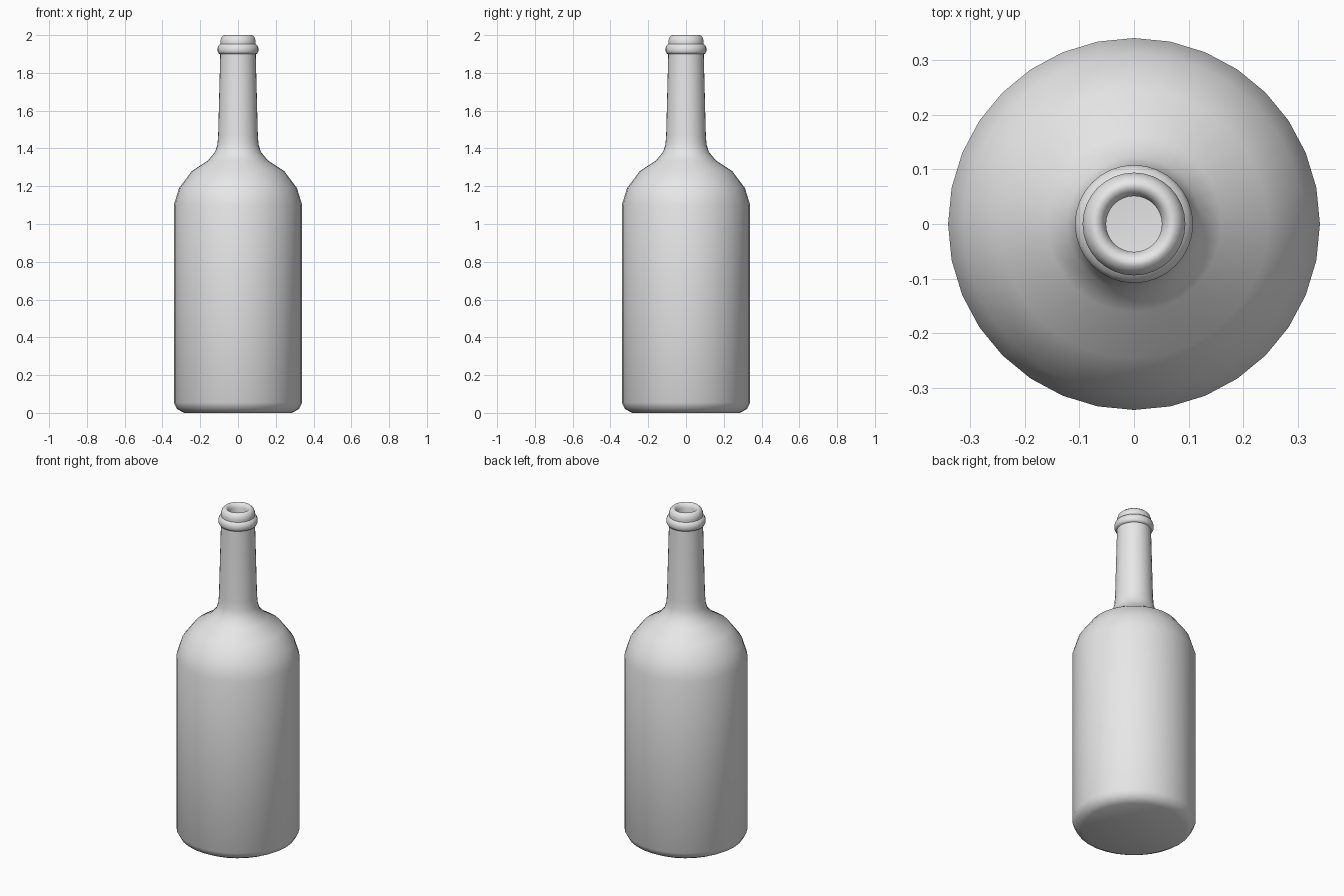
import bpy, bmesh, math

cube = bpy.data.objects.get("Cube")
if cube:
    bpy.data.objects.remove(cube, do_unlink=True)

SIDES = 32

# Glass material
glass = bpy.data.materials.new("plain grey")
glass.use_nodes = True
grey = (0.8, 0.8, 0.8, 1.0)
glass.diffuse_color = grey
glass.node_tree.nodes["Principled BSDF"].inputs["Base Color"].default_value = grey

# Half profiles as (radius, height), following the wall up, over the lip and down inside
base = [(0, 0), (0.285, 0), (0.322, 0.02), (0.34, 0.055)]
shoulder = [(0.34, 1.10), (0.312, 1.19), (0.245, 1.28), (0.16, 1.335),
            (0.122, 1.38), (0.109, 1.42), (0.105, 1.47)]
neck = [(0.094, 1.90)]
collar = [(0.102, 1.902), (0.108, 1.914), (0.108, 1.932), (0.102, 1.946), (0.093, 1.953)]
lip = [(0.094, 1.97), (0.088, 1.988), (0.077, 1.999), (0.068, 2.0),
       (0.058, 1.993), (0.051, 1.975)]
inside = [(0.051, 1.9), (0.065, 1.45), (0.14, 1.3), (0.22, 1.25),
          (0.29, 1.16), (0.31, 1.08), (0.31, 0.06), (0.28, 0.03), (0, 0.03)]
profile = base + shoulder + neck + collar + lip + inside

# Spin the profile around the vertical axis
bm = bmesh.new()
verts = [bm.verts.new((r, 0, z)) for r, z in profile]
edges = [bm.edges.new(pair) for pair in zip(verts, verts[1:])]
bmesh.ops.spin(bm, geom=verts + edges, cent=(0, 0, 0), axis=(0, 0, 1),
               angle=math.tau, steps=SIDES, use_merge=False)
bmesh.ops.remove_doubles(bm, verts=bm.verts[:], dist=0.0005)
bmesh.ops.recalc_face_normals(bm, faces=bm.faces[:])

mesh = bpy.data.meshes.new("bottle")
bm.to_mesh(mesh)
bm.free()
mesh.materials.append(glass)
bottle = bpy.data.objects.new("bottle", mesh)
bpy.context.collection.objects.link(bottle)

# Smooth shading with the crease between collar and lip kept
bpy.ops.object.select_all(action='DESELECT')
bottle.select_set(True)
bpy.context.view_layer.objects.active = bottle
bpy.ops.object.shade_smooth_by_angle(angle=math.radians(50))
